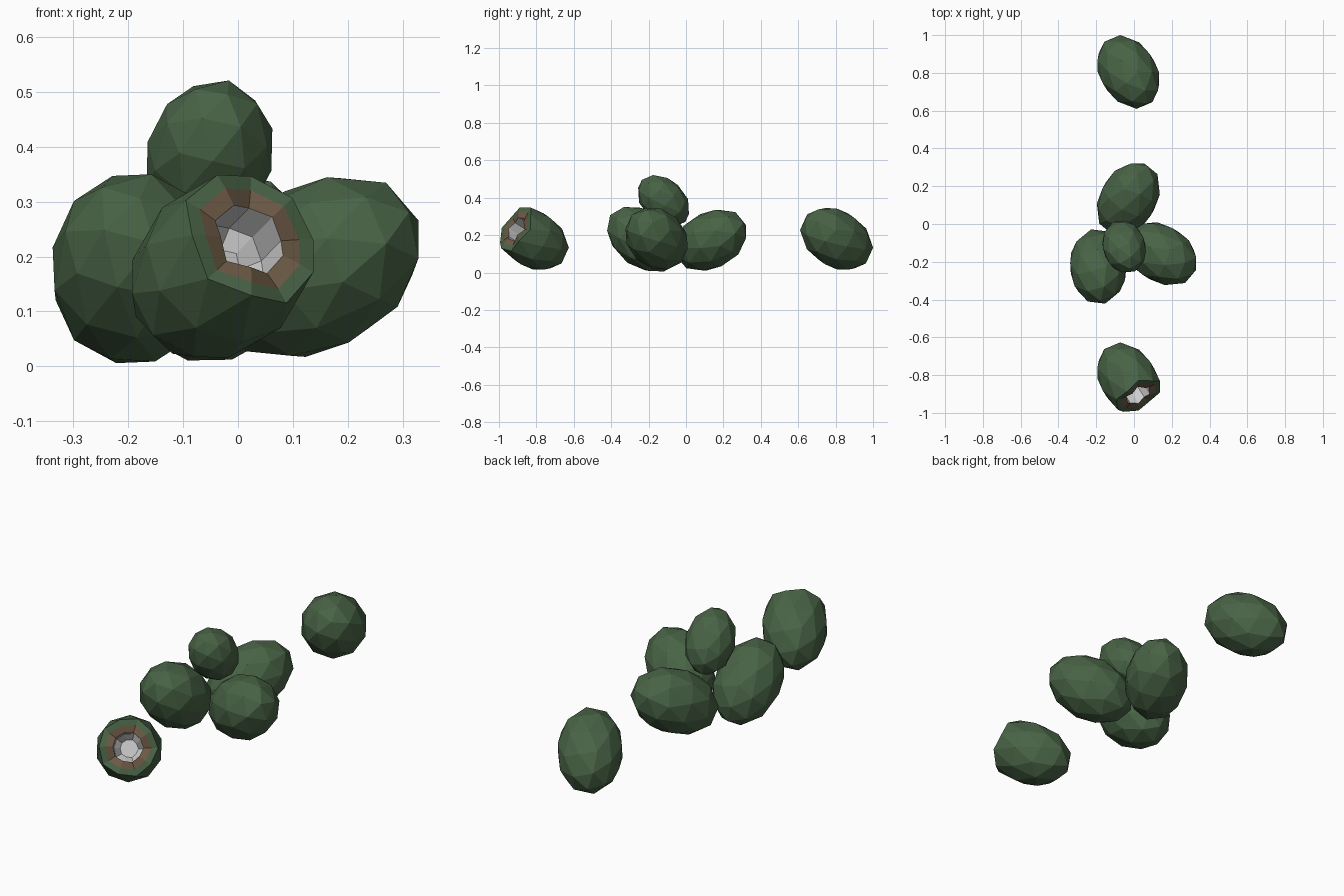
import bpy, bmesh
from mathutils import Vector

if "Cube" in bpy.data.objects:
    bpy.data.objects.remove(bpy.data.objects["Cube"])


def material(name, rgb):
    m = bpy.data.materials.new(name)
    m.diffuse_color = (*rgb, 1)
    m.use_nodes = True
    m.node_tree.nodes["Principled BSDF"].inputs["Base Color"].default_value = m.diffuse_color
    return m


GREEN = material("dark_green", (0.065, 0.125, 0.06))
BROWN = material("brown", (0.15, 0.10, 0.06))
GREY = material("grey", (0.6, 0.6, 0.6))


def finish(name, bm, loc, axis, b, a):
    # stretch into an egg, lay its long axis along the given direction
    bmesh.ops.scale(bm, vec=(b, b, a), verts=bm.verts)
    me = bpy.data.meshes.new(name)
    bm.to_mesh(me)
    bm.free()
    for m in (GREEN, BROWN, GREY):
        me.materials.append(m)
    ob = bpy.data.objects.new(name, me)
    ob.location = loc
    ob.rotation_mode = 'QUATERNION'
    ob.rotation_quaternion = Vector(axis).to_track_quat('Z', 'Y')
    bpy.context.collection.objects.link(ob)
    return ob


def ball():
    bm = bmesh.new()
    bmesh.ops.create_icosphere(bm, subdivisions=2, radius=1)
    return bm


# whole eggs: name, centre, long axis, short radius, long radius
B, A = 0.154, 0.222
EGGS = [
    ("lone_egg", (-.03, .805, .18), (.46, -.75, .47), B, A),
    ("pile_back_egg", (-.03, .133, .173), (.46, .77, .42), B, A),
    ("pile_left_egg", (-.19, -.225, .178), (.05, -.8, .57), B, A),
    ("pile_right_egg", (.143, -.157, .181), (.76, -.47, .45), B, A),
    ("pile_top_egg", (-.052, -.12, .383), (.2, -.7, .68), .116, .165),
]
for name, loc, axis, b, a in EGGS:
    finish(name, ball(), loc, axis, b, a)

# opened egg: cap removed, green lip, brown wall and grey hollow
bm = ball()
bmesh.ops.delete(bm, geom=[v for v in bm.verts if v.co.z > .6], context='VERTS')
for v in bm.verts:
    if v.is_boundary:
        v.co.z += .04
edges = [e for e in bm.edges if e.is_boundary]
for scale, drop, mat in ((.78, 0, 0), (.66, .02, 1), (1.0, .35, 2), (.6, .15, 2)):
    res = bmesh.ops.extrude_edge_only(bm, edges=edges)["geom"]
    for g in res:
        if isinstance(g, bmesh.types.BMVert):
            g.co.x *= scale
            g.co.y *= scale
            g.co.z -= drop
        elif isinstance(g, bmesh.types.BMFace):
            g.material_index = mat
    edges = [g for g in res if isinstance(g, bmesh.types.BMEdge) and g.is_boundary]
for f in bmesh.ops.holes_fill(bm, edges=edges, sides=0)["faces"]:
    f.material_index = 2
bmesh.ops.recalc_face_normals(bm, faces=bm.faces)
finish("opened_egg", bm, (-.03, -.822, .18), (.46, -.75, .47), B, A)
